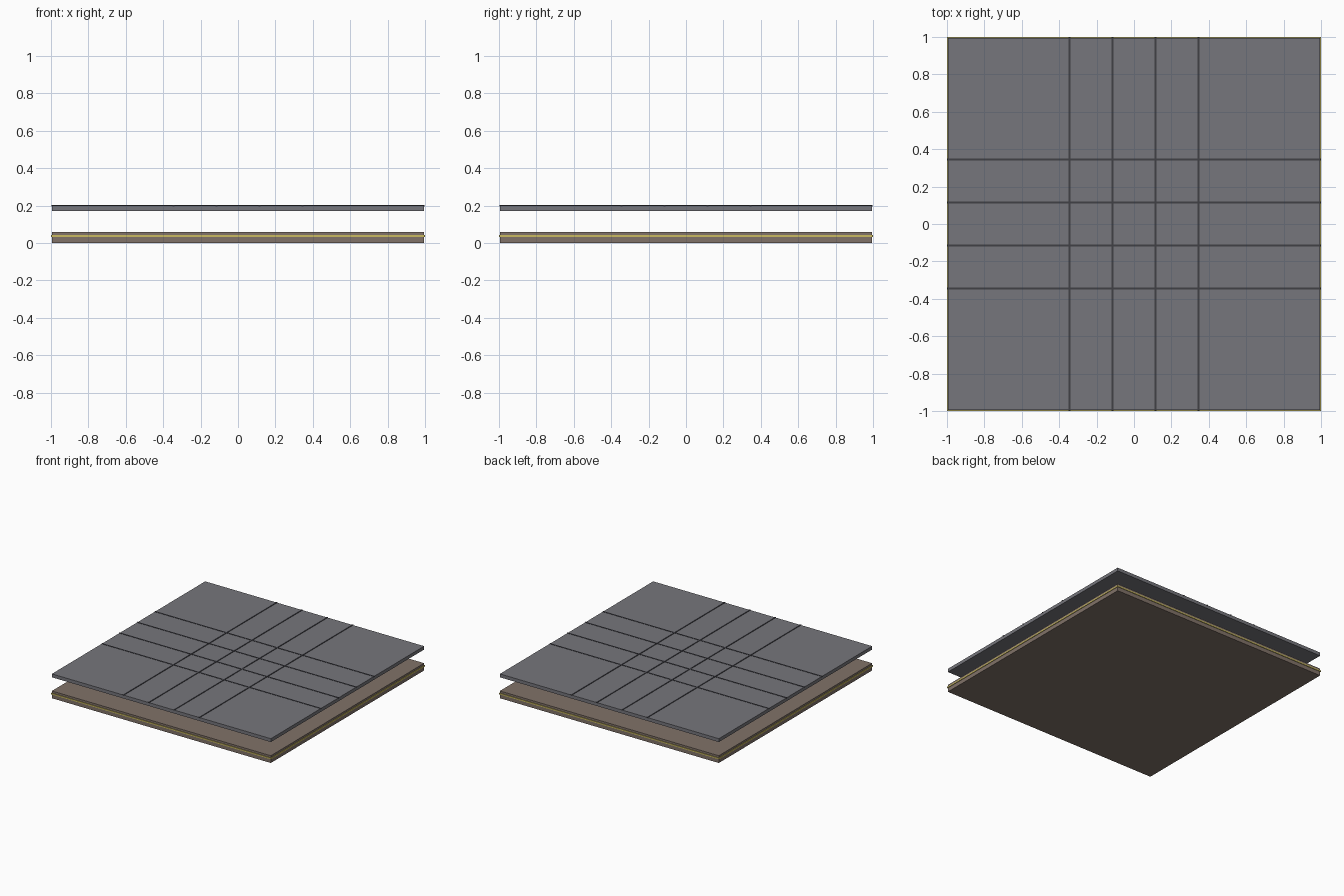
import bpy

if "Cube" in bpy.data.objects:
    bpy.data.objects.remove(bpy.data.objects["Cube"])


def material(name, rgb):
    m = bpy.data.materials.new(name)
    m.diffuse_color = (*rgb, 1)
    m.use_nodes = True
    m.node_tree.nodes["Principled BSDF"].inputs["Base Color"].default_value = m.diffuse_color
    return m


def box(name, x, y, z, mat):
    bpy.ops.mesh.primitive_cube_add(
        size=1, location=(sum(x) / 2, sum(y) / 2, sum(z) / 2))
    o = bpy.context.object
    o.name = name
    o.scale = (x[1] - x[0], y[1] - y[0], z[1] - z[0])
    bpy.ops.object.transform_apply(location=False, rotation=False, scale=True)
    o.data.materials.append(mat)
    return o


brown = material("brown", (0.22, 0.17, 0.14))
yellow = material("yellow", (0.60, 0.50, 0.12))
grey = material("grey", (0.18, 0.18, 0.20))
dark = material("dark", (0.05, 0.05, 0.06))

S = (-0.995, 0.995)

# lower slab and the raised line around its edge
box("base_slab", S, S, (0, 0.06), brown)
for s in (-1, 1):
    side = sorted((s * 0.99, s * 1.0))
    box("edge_line_x", side, (-1, 1), (0.033, 0.043), yellow)
    box("edge_line_y", (-0.99, 0.99), side, (0.033, 0.043), yellow)

# floating upper plate
box("upper_plate", S, S, (0.172, 0.20), grey)

# thin strips crossing the plate
for p in (-0.345, -0.115, 0.115, 0.345):
    w = (p - 0.005, p + 0.005)
    box("strip_along_y", w, (-0.997, 0.997), (0.196, 0.203), dark)
    box("strip_along_x", (-0.997, 0.997), w, (0.196, 0.2025), dark)
